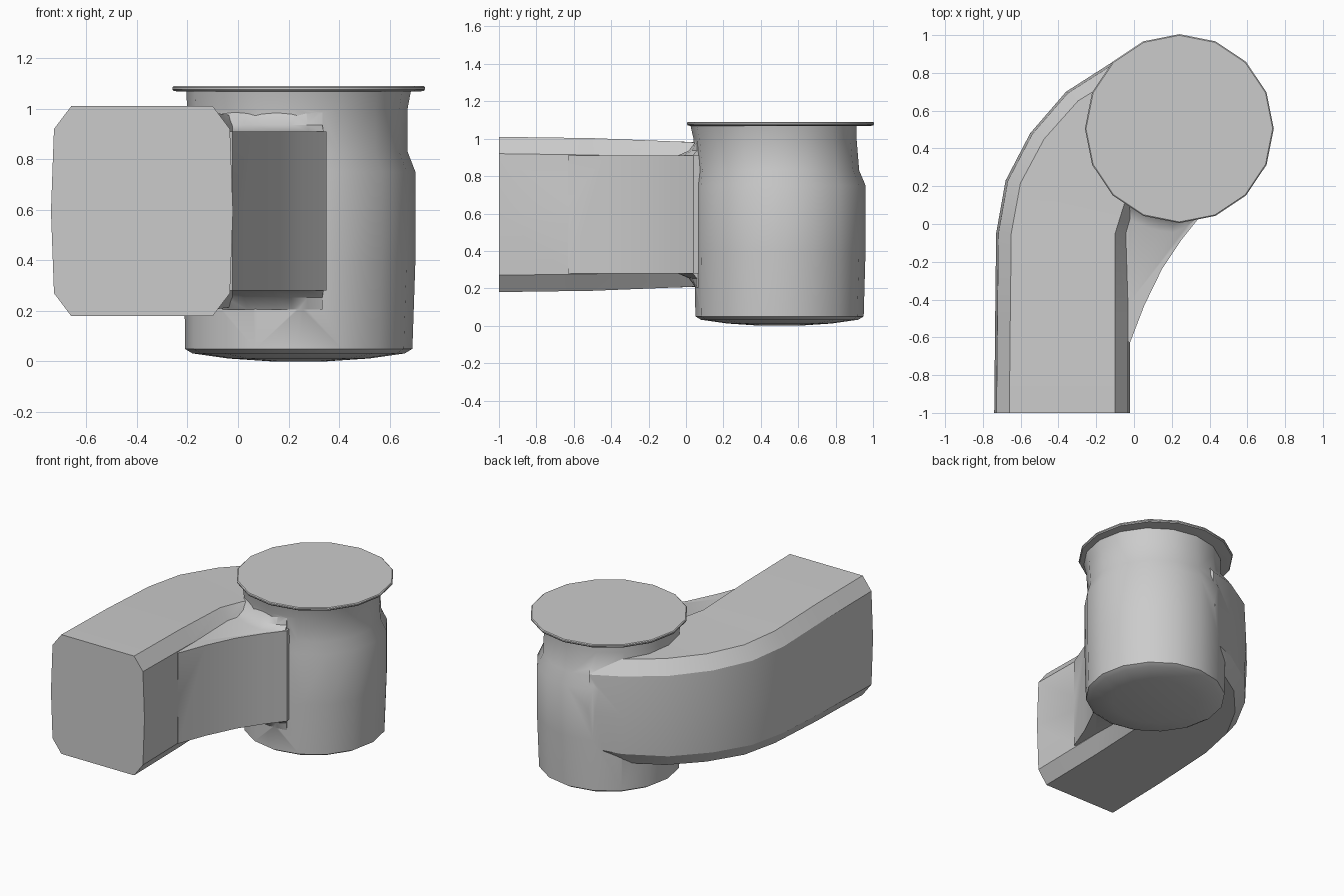
import bpy, bmesh, math
from mathutils import Vector

if "Cube" in bpy.data.objects:
    bpy.data.objects.remove(bpy.data.objects["Cube"])


def loft(name, rings):
    """Skin equal-length point rings and cap both ends."""
    bm = bmesh.new()
    rows = [[bm.verts.new(p) for p in ring] for ring in rings]
    n = len(rows[0])
    for a, b in zip(rows, rows[1:]):
        for i in range(n):
            j = (i + 1) % n
            bm.faces.new((a[i], a[j], b[j], b[i]))
    bm.faces.new(rows[0])
    bm.faces.new(rows[-1])
    bmesh.ops.recalc_face_normals(bm, faces=bm.faces)
    mesh = bpy.data.meshes.new(name)
    bm.to_mesh(mesh)
    bm.free()
    ob = bpy.data.objects.new(name, mesh)
    bpy.context.collection.objects.link(ob)
    return ob


def circle(z, cx, cy, r, n=16):
    return [(cx + r * math.cos(math.tau * i / n),
             cy + r * math.sin(math.tau * i / n), z) for i in range(n)]


def activate(ob):
    bpy.ops.object.select_all(action='DESELECT')
    ob.select_set(True)
    bpy.context.view_layer.objects.active = ob


def smooth(ob, angle):
    activate(ob)
    bpy.ops.object.shade_smooth_by_angle(angle=math.radians(angle))


# Canister body: shallow domed base, soft waist and slightly offset neck
housing = loft("canister_and_duct", [circle(*c) for c in (
    (0.0, .24, .5, .10), (.012, .24, .5, .28), (.032, .24, .5, .42),
    (.05, .24, .5, .45), (.4, .245, .503, .457), (.75, .245, .503, .457),
    (.83, .235, .49, .436), (1.0, .235, .476, .436), (1.075, .24, .468, .445))])


# Chamfered duct, curving round to meet the canister tangentially
def duct_section(ox, oy, ix, iy, bottom, top):
    o, i = Vector((ox, oy)), Vector((ix, iy))
    w, mid = (i - o).length, (bottom + top) / 2
    d = (i - o) / w
    right = [(w - .08, bottom), (w - .012, bottom + .09), (w, mid),
             (w - .012, top - .09), (w - .08, top)]
    left = [(w - s, z) for s, z in reversed(right)]
    return [(*(o + d * s), z) for s, z in right + left]


duct = loft("duct", [duct_section(*s) for s in (
    (-.74, -1, -.02, -1, .18, 1.01),
    (-.735, -.5, -.02, -.5, .187, 1.003),
    (-.73, -.05, -.02, -.05, .205, .985),
    (-.68, .23, .03, .10, .212, .977),
    (-.55, .48, .10, .22, .22, .97),
    (-.36, .70, .15, .32, .225, .965),
    (-.11, .86, .20, .40, .235, .955),
    (.10, .932, .23, .45, .25, .94))])

# Concave gusset filling the inside corner
outline = [(-.022, -.63), (.055, -.43), (.15, -.235), (.25, -.085),
           (.35, .04), (.30, .30), (-.10, .20), (-.10, -.55)]
gusset = loft("gusset", [[(x, y, z) for x, y in outline] for z in (.28, .91)])


# Sloped fillets where the gusset meets the canister
def fillet(name, z_edge, z_wall):
    rings = []
    for k in range(8):
        a = math.radians(228 + 54 * k / 7)
        reach = .545 if k < 6 else (.515 if k == 6 else .475)
        z_in = z_edge - (z_wall - z_edge) * .4
        rings.append([(.24 + r * math.cos(a), .5 + r * math.sin(a), z) for r, z in
                      ((.40, z_in), (reach - .02, z_in), (reach, z_edge),
                       ((reach + .45) / 2 - .012, z_edge * .65 + z_wall * .35),
                       (.45, z_wall), (.40, z_wall))])
    return loft(name, rings)


# Merge everything into one shell
for part in (duct, gusset, fillet("upper_fillet", .91, .985),
             fillet("lower_fillet", .28, .205)):
    mod = housing.modifiers.new("union", 'BOOLEAN')
    mod.operation, mod.solver, mod.object = 'UNION', 'EXACT', part
    activate(housing)
    bpy.ops.object.modifier_apply(modifier=mod.name)
    bpy.data.objects.remove(part)
smooth(housing, 32)

# Sixteen-sided top flange with a thin rolled edge
flange = loft("top_flange", [circle(*c) for c in (
    (1.068, .24, .505, .47), (1.07, .24, .505, .495), (1.077, .24, .505, .5),
    (1.085, .24, .505, .5), (1.09, .24, .505, .494))])
smooth(flange, 30)
